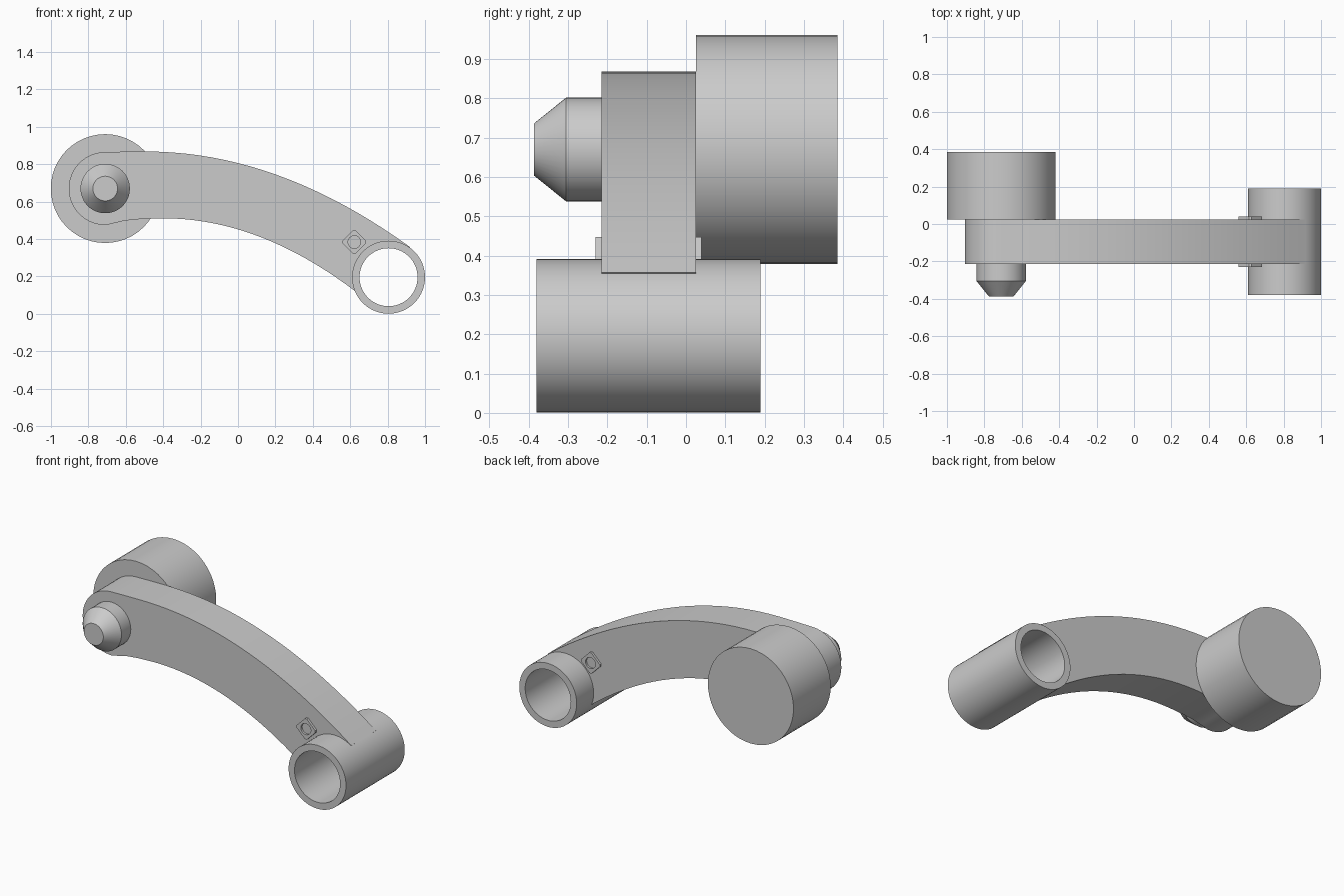
import bpy, bmesh
from math import sin, cos, radians, pi

if "Cube" in bpy.data.objects:
    bpy.data.objects.remove(bpy.data.objects["Cube"])


def loft(name, rings, closed=False):
    """Skin a list of rings [(x, y, z), ...]; cap the ends unless closed."""
    bm = bmesh.new()
    vs = [[bm.verts.new(p) for p in ring] for ring in rings]
    n = len(vs[0])
    pairs = list(zip(vs, vs[1:])) + ([(vs[-1], vs[0])] if closed else [])
    for a, b in pairs:
        for i in range(n):
            j = (i + 1) % n
            bm.faces.new((a[i], a[j], b[j], b[i]))
    if not closed:
        bm.faces.new(vs[0])
        bm.faces.new(vs[-1])
    bmesh.ops.recalc_face_normals(bm, faces=bm.faces)
    me = bpy.data.meshes.new(name)
    bm.to_mesh(me)
    bm.free()
    ob = bpy.data.objects.new(name, me)
    bpy.context.collection.objects.link(ob)
    bpy.ops.object.select_all(action='DESELECT')
    ob.select_set(True)
    bpy.context.view_layer.objects.active = ob
    bpy.ops.object.shade_smooth_by_angle(angle=radians(30))
    return ob


def lathe(name, cx, cz, profile, closed=False, n=48):
    """Revolve (radius, y) points around a y-parallel axis."""
    rings = [[(cx + r * cos(2 * pi * i / n), y, cz + r * sin(2 * pi * i / n))
              for i in range(n)] for r, y in profile]
    return loft(name, rings, closed)


def arc(cx, cz, r, a0, a1, n):
    return [(cx + r * cos(radians(a0 + (a1 - a0) * i / n)),
             cz + r * sin(radians(a0 + (a1 - a0) * i / n))) for i in range(n + 1)]


PIVOT = (-0.71, 0.67)
SLEEVE = (0.805, 0.196)

# Curved arm: rounded left end, bowed edges, right end seated in the sleeve wall
N = 20
xs_low = [-0.45 + 1.08 * i / N for i in range(N + 1)]
xs_top = [0.92 - 1.41 * i / N for i in range(N + 1)]
outline = arc(*PIVOT, 0.195, 92, 272, 24)
outline += [(-0.65, 0.488), (-0.61, 0.498), (-0.53, 0.506)]
outline += [(x, 0.511 - 0.37 * (x + 0.4) ** 2) for x in xs_low]
outline += arc(*SLEEVE, 0.175, 205, 56, 20)
outline += [(x, 0.868 - 0.257 * (x + 0.49) ** 2) for x in xs_top]
outline += [(-0.62, 0.867)]
loft("curved_arm", [[(x, y, z) for x, z in outline] for y in (-0.215, 0.025)])

# Round weight behind the arm and tapered pin in front
lathe("rear_drum", *PIVOT, [(0.291, 0.025), (0.291, 0.386)])
lathe("front_pin", *PIVOT, [(0.066, -0.387), (0.132, -0.305), (0.132, -0.21)])

# Open sleeve
lathe("sleeve", *SLEEVE, [(0.195, -0.38), (0.195, 0.19), (0.155, 0.19), (0.155, -0.38)],
      closed=True, n=64)

# Small diamond bosses with a shallow round recess on both sides of the arm
angles = [radians(q * 90 + d) for q in range(4) for d in (-6, 6, 25, 45, 65)]


def boss_ring(y, r=None):
    return [(0.622 + (r or min(0.064, 0.07 / (abs(cos(a)) + abs(sin(a))))) * cos(a), y,
             0.384 + (r or min(0.064, 0.07 / (abs(cos(a)) + abs(sin(a))))) * sin(a))
            for a in angles]


for name, base, face, floor in (("front_boss", -0.205, -0.23, -0.217),
                                ("rear_boss", 0.015, 0.039, 0.027)):
    loft(name, [boss_ring(base), boss_ring(face), boss_ring(face, 0.034),
                boss_ring(floor, 0.034)])
